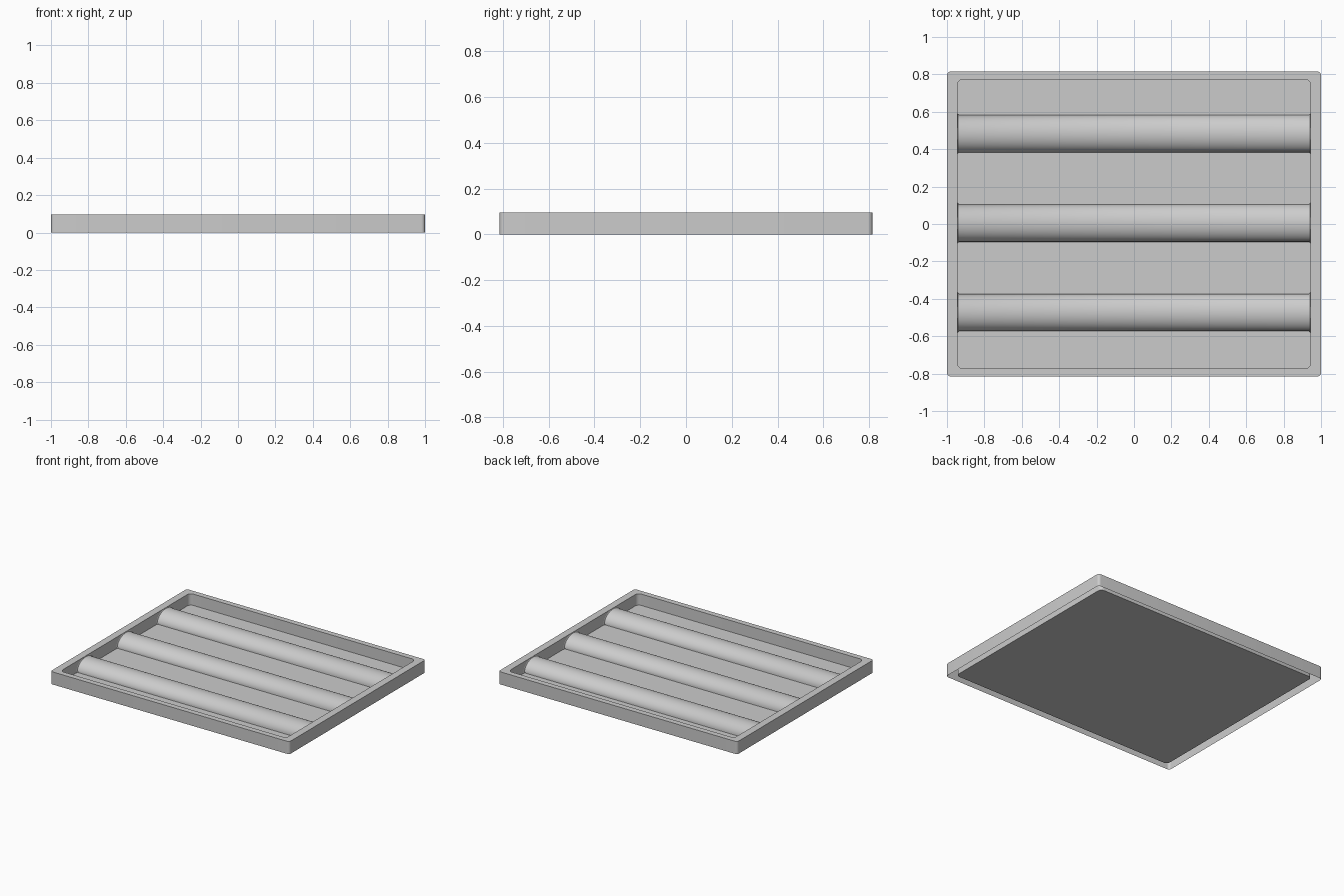
import bpy, bmesh, math

if "Cube" in bpy.data.objects:
    bpy.data.objects.remove(bpy.data.objects["Cube"])

HX, HY = 1.0, 0.815        # outer half sizes
IX, IY = 0.945, 0.773      # inner half sizes
TOP, FLOOR = 0.095, 0.009


def finish(name, bm):
    mesh = bpy.data.meshes.new(name)
    bm.to_mesh(mesh)
    bm.free()
    obj = bpy.data.objects.new(name, mesh)
    bpy.context.collection.objects.link(obj)
    bpy.ops.object.select_all(action='DESELECT')
    obj.select_set(True)
    bpy.context.view_layer.objects.active = obj
    bpy.ops.object.shade_smooth_by_angle(angle=math.radians(35))
    return obj


def rounded_loop(bm, hx, hy, r, z, steps=6):
    verts = []
    for i, (sx, sy) in enumerate([(1, 1), (-1, 1), (-1, -1), (1, -1)]):
        for k in range(steps + 1):
            a = math.pi / 2 * (i + k / steps)
            verts.append(bm.verts.new((sx * (hx - r) + r * math.cos(a),
                                       sy * (hy - r) + r * math.sin(a), z)))
    return verts


def skin(bm, a, b, closed=True):
    n = len(a)
    for i in range(n if closed else n - 1):
        j = (i + 1) % n
        bm.faces.new((a[i], a[j], b[j], b[i]))


# Tray shell: outer wall, rim, inner wall and floor, open under the rim
bm = bmesh.new()
loops = [rounded_loop(bm, HX, HY, 0.02, 0),
         rounded_loop(bm, HX, HY, 0.02, TOP),
         rounded_loop(bm, IX, IY, 0.03, TOP),
         rounded_loop(bm, IX, IY, 0.03, FLOOR)]
for a, b in zip(loops, loops[1:]):
    skin(bm, a, b)
bm.faces.new(loops[-1])
finish("tray_shell", bm)


# Half-round ridges with a small flare where they meet the end walls
def ridge(name, y):
    bm = bmesh.new()
    half = 0.935
    stations = [(-IX, 0.115, 0.085), (-0.942, 0.105, 0.081), (-half, 0.1, 0.079),
                (half, 0.1, 0.079), (0.942, 0.105, 0.081), (IX, 0.115, 0.085)]
    rows = []
    for x, w, h in stations:
        rows.append([bm.verts.new((x, y + w * math.cos(math.pi * k / 32),
                                   FLOOR + h * math.sin(math.pi * k / 32)))
                     for k in range(33)])
    for a, b in zip(rows, rows[1:]):
        skin(bm, b, a, closed=False)
    bmesh.ops.recalc_face_normals(bm, faces=bm.faces)
    if sum(f.normal.z for f in bm.faces) < 0:
        bmesh.ops.reverse_faces(bm, faces=bm.faces)
    finish(name, bm)


for name, y in (("ridge_back", 0.483), ("ridge_middle", 0.005), ("ridge_front", -0.473)):
    ridge(name, y)
